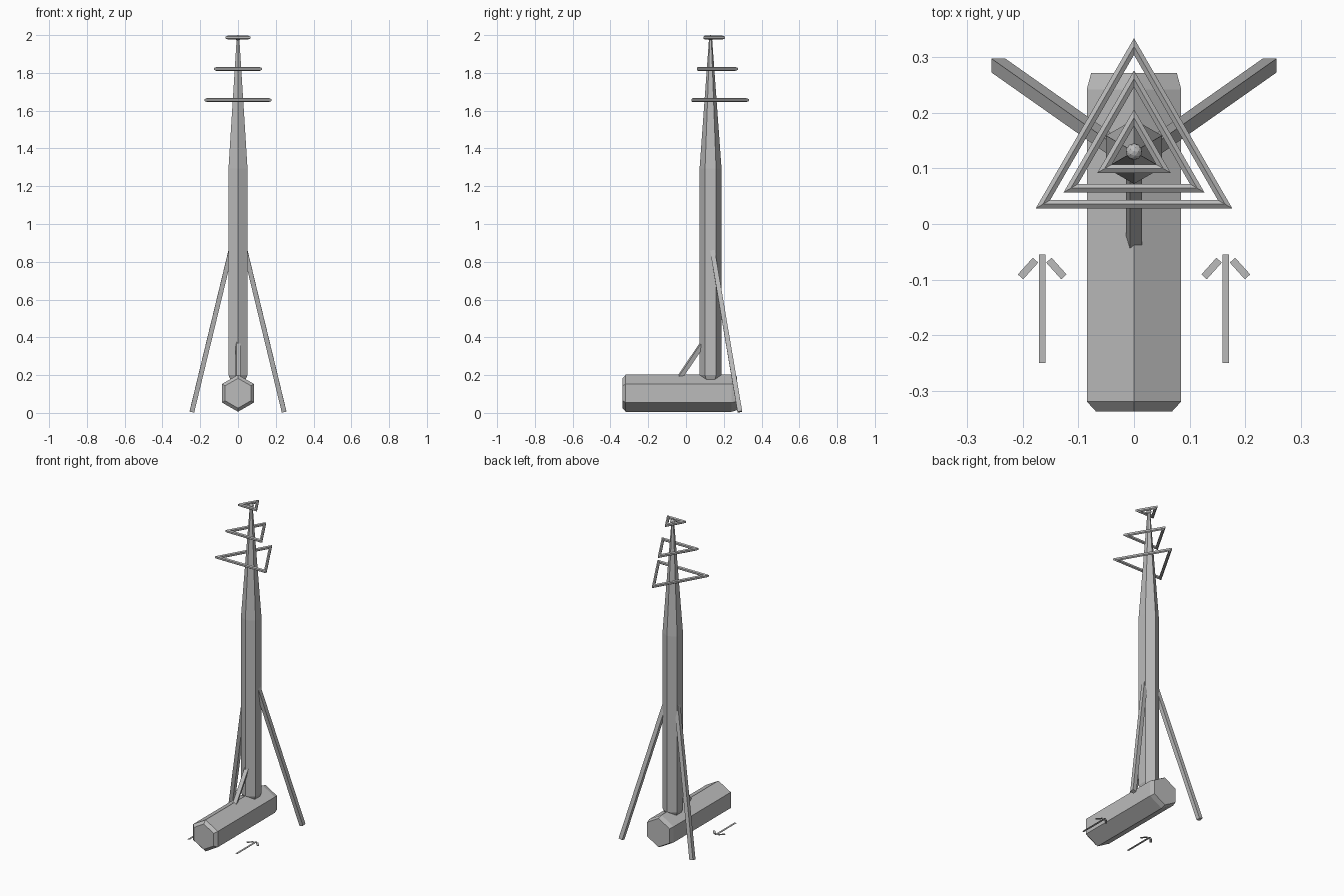
import bpy, bmesh
from math import cos, sin, pi, radians
from mathutils import Matrix, Vector

cube = bpy.data.objects.get("Cube")
if cube:
    bpy.data.objects.remove(cube, do_unlink=True)

grey = bpy.data.materials.new("plain_grey")
grey.use_nodes = True
colour = (0.5, 0.5, 0.5, 1)
grey.diffuse_color = colour
grey.node_tree.nodes["Principled BSDF"].inputs["Base Color"].default_value = colour

MAST_Y = 0.13


def finish(name, bm, matrix=Matrix()):
    """Turn a bmesh into a flat shaded object."""
    bmesh.ops.recalc_face_normals(bm, faces=bm.faces)
    mesh = bpy.data.meshes.new(name)
    bm.to_mesh(mesh)
    bm.free()
    mesh.materials.append(grey)
    obj = bpy.data.objects.new(name, mesh)
    obj.matrix_world = matrix
    bpy.context.collection.objects.link(obj)
    return obj


def bridge(bm, a, b):
    n = len(a)
    for i in range(n):
        bm.faces.new((a[i], a[(i + 1) % n], b[(i + 1) % n], b[i]))


def hex_loft(name, profile, matrix):
    """Six-sided solid along local z from (height, radius) pairs."""
    bm = bmesh.new()
    rings = [[bm.verts.new((r * cos(pi / 2 + i * pi / 3), r * sin(pi / 2 + i * pi / 3), z))
              for i in range(6)] for z, r in profile]
    for a, b in zip(rings, rings[1:]):
        bridge(bm, a, b)
    bm.faces.new(rings[0])
    bm.faces.new(rings[-1])
    return finish(name, bm, matrix)


def bar(name, start, end, width, twist=0):
    """Square bar between two points."""
    start, end = Vector(start), Vector(end)
    axis = end - start
    turn = Vector((0, 0, 1)).rotation_difference(axis).to_matrix().to_4x4()
    bm = bmesh.new()
    bmesh.ops.create_cube(bm, size=1, matrix=Matrix.Diagonal((width, width, axis.length, 1)))
    matrix = Matrix.Translation((start + end) / 2) @ turn @ Matrix.Rotation(twist, 4, 'Z')
    return finish(name, bm, matrix)


def triangle_ring(name, z, apothem, half_width=0.0075, half_height=0.0105):
    """Mitred triangular frame with a six-sided section."""
    bm = bmesh.new()
    rings = []
    for k in range(3):
        corner = pi / 2 + k * 2 * pi / 3
        ring = []
        for i in range(6):
            a = pi / 2 + i * pi / 3
            r = 2 * (apothem - half_width + half_width * cos(a) / cos(pi / 6))
            ring.append(bm.verts.new((r * cos(corner), r * sin(corner), half_height * sin(a))))
        rings.append(ring)
    for k in range(3):
        bridge(bm, rings[k], rings[(k + 1) % 3])
    return finish(name, bm, Matrix.Translation((0, MAST_Y, z)))


def plate(bm, start, end, width):
    """Thin flat strip lying level."""
    start, end = Vector(start), Vector(end)
    axis = end - start
    side = Vector((-axis.y, axis.x, 0)).normalized() * width / 2
    lift = Vector((0, 0, 0.002))
    outline = (start - side, start + side, end + side, end - side)
    low = [bm.verts.new(p) for p in outline]
    high = [bm.verts.new(p + lift) for p in outline]
    bridge(bm, low, high)
    bm.faces.new(low)
    bm.faces.new(high)


# Lying base with chamfered ends
hex_loft("base", [(-0.337, 0.079), (-0.319, 0.098), (0.242, 0.098), (0.271, 0.089)],
         Matrix.Translation((0, 0, 0.104)) @ Matrix.Rotation(radians(-90), 4, 'X'))

# Mast with a tapered upper part and a small ball on its tip
hex_loft("mast", [(0.172, 0.045), (0.2, 0.058), (1.295, 0.058), (1.985, 0.008)],
         Matrix.Translation((0, MAST_Y, 0)))
bm = bmesh.new()
bmesh.ops.create_icosphere(bm, subdivisions=2, radius=0.015)
finish("tip_ball", bm, Matrix.Translation((0, MAST_Y, 1.985)))

# Three triangular frames, smaller towards the top
for name, z, apothem in (("lower_frame", 1.656, 0.102), ("middle_frame", 1.821, 0.073),
                         ("upper_frame", 1.987, 0.038)):
    triangle_ring(name, z, apothem)

# Rear legs, front strut and ground arrows
for side, label in ((1, "left"), (-1, "right")):
    bar(label + "_leg", (side * 0.244, 0.285, 0.006), (side * 0.028, 0.133, 0.9), 0.025)

    bm = bmesh.new()
    x = side * 0.165
    plate(bm, (x, -0.25, 0.009), (x, -0.055, 0.009), 0.012)
    for d in (1, -1):
        plate(bm, (x + d * 0.012, -0.065, 0.009), (x + d * 0.039, -0.095, 0.009), 0.013)
    finish(label + "_arrow", bm)

bar("front_strut", (0, -0.045, 0.17), (0, 0.1, 0.385), 0.023, radians(18))
